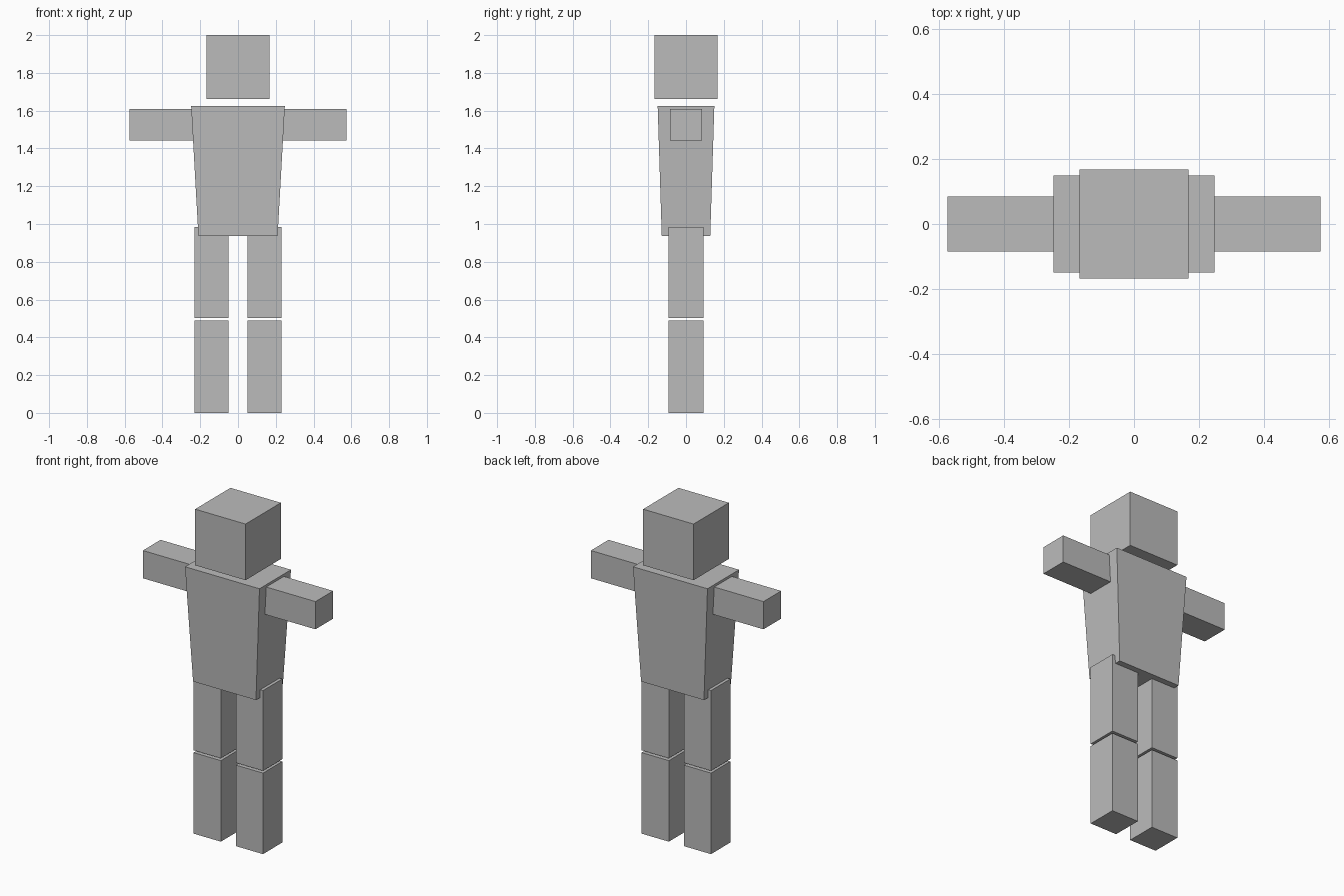
import bpy
import bmesh

if "Cube" in bpy.data.objects:
    bpy.data.objects.remove(bpy.data.objects["Cube"])

grey = bpy.data.materials.new("plain grey")
grey.diffuse_color = (0.5, 0.5, 0.5, 1)
grey.use_nodes = True
grey.node_tree.nodes["Principled BSDF"].inputs["Base Color"].default_value = grey.diffuse_color


def block(name, x, y, z, taper=(1, 1)):
    """Box spanning the x, y, z ranges; taper scales the bottom face about its centre."""
    bm = bmesh.new()
    bmesh.ops.create_cube(bm, size=1)
    for v in bm.verts:
        if v.co.z < 0:
            v.co.x *= taper[0]
            v.co.y *= taper[1]
        for i, (lo, hi) in enumerate((x, y, z)):
            v.co[i] = (lo + hi) / 2 + v.co[i] * (hi - lo)
    mesh = bpy.data.meshes.new(name)
    bm.to_mesh(mesh)
    bm.free()
    mesh.materials.append(grey)
    obj = bpy.data.objects.new(name, mesh)
    bpy.context.collection.objects.link(obj)
    return obj


def mirrored(name, x, y, z):
    """The same box on the right and left sides."""
    block("right_" + name, x, y, z)
    block("left_" + name, (-x[1], -x[0]), y, z)


# Head floats just above the tapered torso
block("head", (-0.168, 0.168), (-0.168, 0.168), (1.662, 2.0))
block("torso", (-0.248, 0.248), (-0.15, 0.15), (0.936, 1.625), taper=(0.845, 0.855))

# Arms stretched out sideways
mirrored("arm", (0.235, 0.575), (-0.084, 0.084), (1.443, 1.61))

# Legs in two segments with a thin gap at the knee
mirrored("thigh", (0.05, 0.231), (-0.092, 0.092), (0.502, 0.985))
mirrored("shin", (0.05, 0.231), (-0.092, 0.092), (0.0, 0.488))
